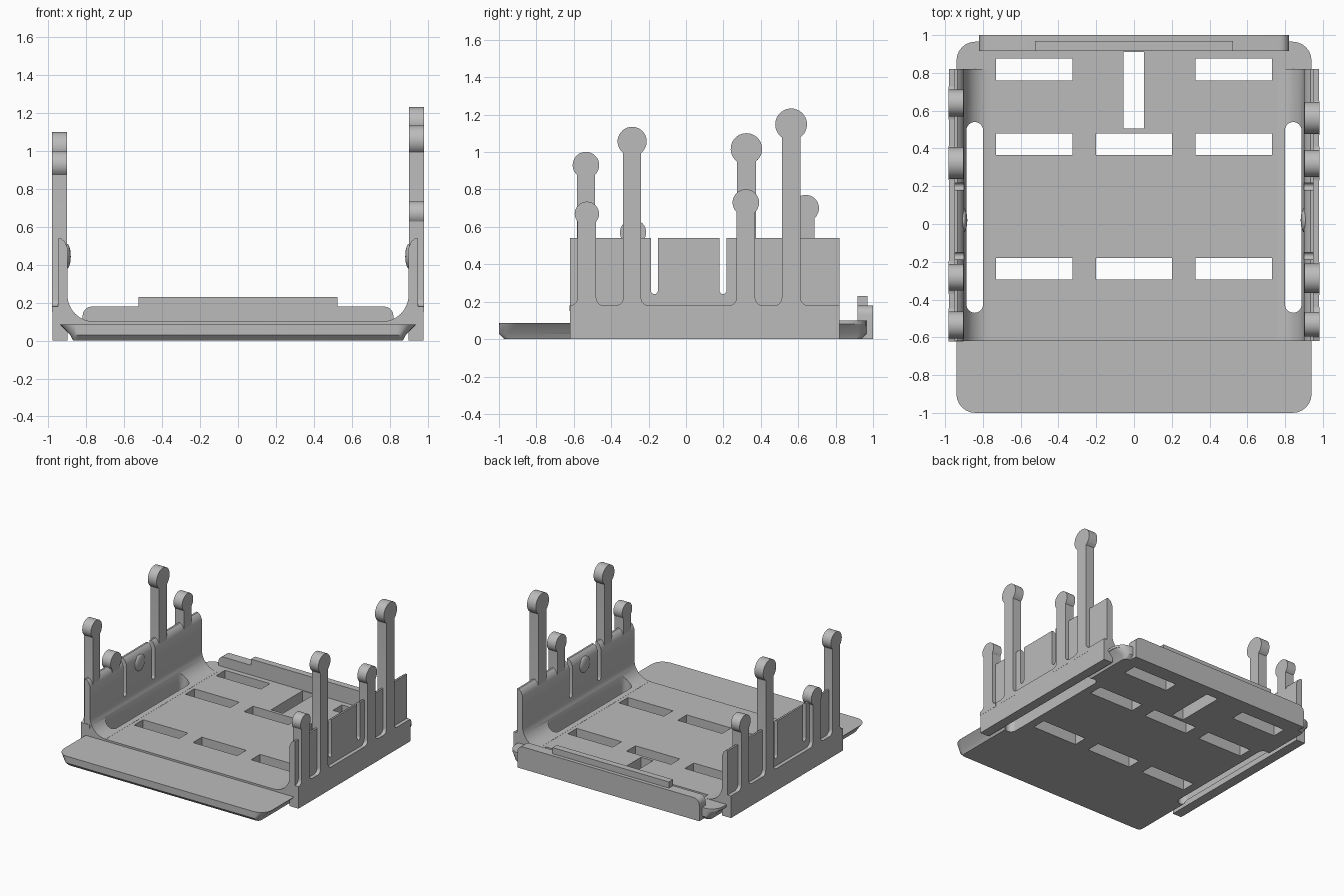
import bpy, bmesh, math
from mathutils import Vector

if "Cube" in bpy.data.objects:
    bpy.data.objects.remove(bpy.data.objects["Cube"])

grey = bpy.data.materials.new("light grey")
grey.diffuse_color = (0.5, 0.5, 0.5, 1)
grey.use_nodes = True
grey.node_tree.nodes["Principled BSDF"].inputs["Base Color"].default_value = grey.diffuse_color


def finish(name, bm, smooth=True):
    bmesh.ops.recalc_face_normals(bm, faces=bm.faces)
    me = bpy.data.meshes.new(name)
    bm.to_mesh(me)
    bm.free()
    me.materials.append(grey)
    ob = bpy.data.objects.new(name, me)
    bpy.context.collection.objects.link(ob)
    return ob


def loft(bm, rings):
    """Skin rings of equal point count and cap both ends."""
    vs = [[bm.verts.new(p) for p in r] for r in rings]
    n = len(vs[0])
    for a, b in zip(vs, vs[1:]):
        for i in range(n):
            j = (i + 1) % n
            bm.faces.new((a[i], a[j], b[j], b[i]))
    bm.faces.new(vs[0][::-1])
    bm.faces.new(vs[-1])


def arc(cx, cy, r, a0, a1, n):
    return [(cx + r * math.cos(math.radians(a0 + (a1 - a0) * i / n)),
             cy + r * math.sin(math.radians(a0 + (a1 - a0) * i / n))) for i in range(n + 1)]


def rounded(x0, x1, y0, y1, r, n=6):
    return (arc(x1 - r, y1 - r, r, 0, 90, n) + arc(x0 + r, y1 - r, r, 90, 180, n)
            + arc(x0 + r, y0 + r, r, 180, 270, n) + arc(x1 - r, y0 + r, r, 270, 360, n))


def flat(ring, z):
    return [(x, y, z) for x, y in ring]


def box(bm, x0, x1, y0, y1, z0, z1):
    loft(bm, [[(x0, y0, z), (x1, y0, z), (x1, y1, z), (x0, y1, z)] for z in (z0, z1)])


def cut(ob, cutters):
    for c in cutters:
        m = ob.modifiers.new("cut", 'BOOLEAN')
        m.operation, m.solver, m.object = 'DIFFERENCE', 'EXACT', c
    dg = bpy.context.evaluated_depsgraph_get()
    me = bpy.data.meshes.new_from_object(ob.evaluated_get(dg))
    ob.modifiers.clear()
    ob.data = me


# Cutter for the rectangular floor windows
bm = bmesh.new()
for y0, y1, middle in ((0.76, 0.875, False), (0.365, 0.48, True), (-0.295, -0.18, True)):
    for x0, x1 in ((-0.73, -0.325), (0.325, 0.73)) + (((-0.2, 0.2),) if middle else ()):
        box(bm, x0, x1, y0, y1, -0.1, 0.3)
box(bm, -0.055, 0.052, 0.505, 0.91, -0.1, 0.3)
windows = finish("window_cutter", bm)

# Cutter for the long rounded slots beside the walls
bm = bmesh.new()
for s in (-1, 1):
    ring = rounded(s * 0.843 - 0.044, s * 0.843 + 0.044, -0.47, 0.54, 0.0439)
    loft(bm, [flat(ring, -0.1), flat(ring, 0.4)])
long_slots = finish("long_slot_cutter", bm)

# Cutter for the narrow slots that free the spring tabs
bm = bmesh.new()
for y in (-0.169, 0.198):
    ring = arc(y, 0.26, 0.019, 180, 360, 8) + [(y + 0.019, 0.7), (y - 0.019, 0.7)]
    loft(bm, [[(x, a, z) for a, z in ring] for x in (-1.1, 1.1)])
tab_slots = finish("tab_slot_cutter", bm)

parts = []

# Base plate with undercut sides
bm = bmesh.new()
loft(bm, [flat(rounded(-0.87, 0.87, -0.97, 0.935, 0.03), 0),
          flat(rounded(-0.885, 0.885, -1.0, 0.965, 0.05), 0.03),
          flat(rounded(-0.94, 0.94, -1.0, 0.965, 0.1), 0.085)])
base = finish("base_plate", bm)
cut(base, [windows, long_slots])
parts.append(base)

# Raised floor deck
bm = bmesh.new()
ring = rounded(-0.94, 0.94, -0.619, 0.965, 0.1)
loft(bm, [flat(ring, 0.08), flat(ring, 0.1)])
deck = finish("floor_deck", bm)
cut(deck, [windows, long_slots])
parts.append(deck)

# Side walls with sill and inner fillet
profile = ([(0.98, 0), (0.98, 0.18), (0.95, 0.18), (0.95, 0.54), (0.935, 0.54),
            (0.915, 0.525), (0.9, 0.49)] + arc(0.76, 0.241, 0.14, 0, -90, 12)
           + [(0.76, 0.05), (0.9, 0.05), (0.9, 0)])
for s, side in ((-1, "left"), (1, "right")):
    bm = bmesh.new()
    loft(bm, [[(s * x, y, z) for x, z in profile] for y in (-0.62, 0.82)])
    wall = finish(side + "_wall", bm)
    cut(wall, [long_slots, tab_slots])
    parts.append(wall)

    # Retaining bump on the spring tab
    bm = bmesh.new()
    bmesh.ops.create_uvsphere(bm, u_segments=24, v_segments=16, radius=0.065)
    for v in bm.verts:
        v.co = Vector((v.co.x * 0.3 + s * 0.902, v.co.y + 0.02, v.co.z + 0.445))
    parts.append(finish(side + "_tab_bump", bm))

# Round-headed posts: y, head centre height, head radius, half stem width
posts = {
    -1: ((-0.535, 0.93, 0.071, 0.048), (-0.283, 0.57, 0.07, 0.048),
         (0.323, 1.017, 0.084, 0.05), (0.64, 0.70, 0.071, 0.048)),
    1: ((-0.53, 0.67, 0.065, 0.05), (-0.288, 1.057, 0.078, 0.048),
        (0.32, 0.73, 0.071, 0.05), (0.562, 1.148, 0.085, 0.05)),
}
for s, rows in posts.items():
    for i, (y, zc, r, w) in enumerate(rows):
        a = math.degrees(math.asin(w / r))
        f = 0.04
        ring = [(y - w - f, 0.15), (y + w + f, 0.15)]
        ring += arc(y + w + f, 0.18 + f, f, 270, 180, 5)
        ring += arc(y, zc, r, -90 + a, 270 - a, 28)
        ring += arc(y - w - f, 0.18 + f, f, 0, -90, 5)
        bm = bmesh.new()
        loft(bm, [[(s * x, b, z) for b, z in ring] for x in (0.902, 0.981)])
        parts.append(finish(f"{'left' if s < 0 else 'right'}_post_{i + 1}", bm))

# Rear rail with rounded upper corners and a low ridge
bm = bmesh.new()
rail = [(-0.82, 0), (0.82, 0)] + arc(0.77, 0.13, 0.05, 0, 90, 5) + arc(-0.77, 0.13, 0.05, 90, 180, 5)
loft(bm, [[(x, y, z) for x, z in rail] for y in (0.917, 1.0)])
parts.append(finish("rear_rail", bm))
bm = bmesh.new()
box(bm, -0.525, 0.525, 0.917, 0.97, 0.17, 0.23)
parts.append(finish("rear_ridge", bm))

# Remove cutters and shade
for c in (windows, long_slots, tab_slots):
    bpy.data.objects.remove(c)
bpy.ops.object.select_all(action='DESELECT')
for p in parts:
    p.select_set(True)
bpy.context.view_layer.objects.active = parts[0]
bpy.ops.object.shade_smooth_by_angle(angle=math.radians(30))
